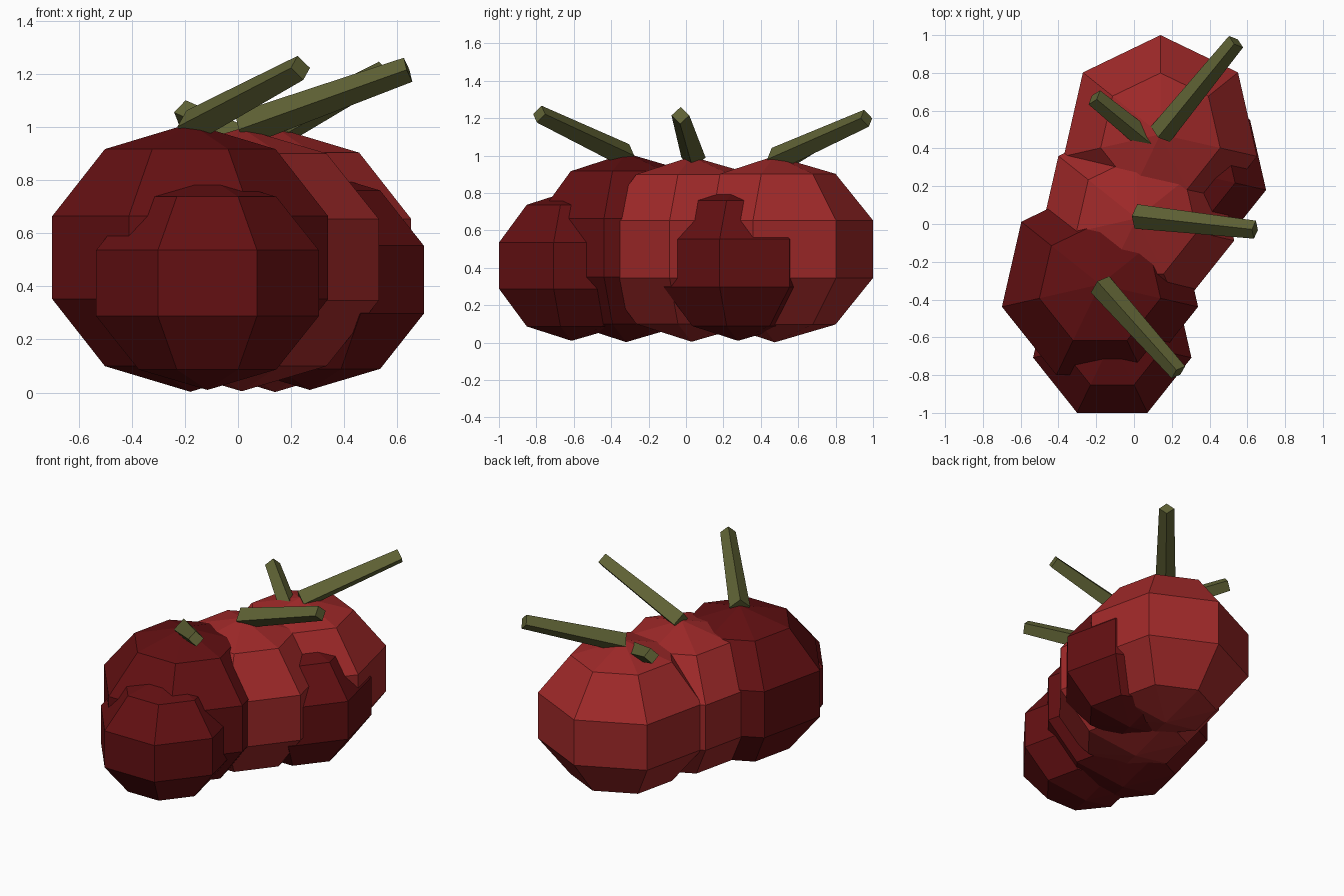
import bpy
import bmesh
from mathutils import Vector, Matrix

if "Cube" in bpy.data.objects:
    bpy.data.objects.remove(bpy.data.objects["Cube"], do_unlink=True)


def make_material(name, rgb):
    mat = bpy.data.materials.new(name)
    mat.use_nodes = True
    colour = (*rgb, 1.0)
    mat.diffuse_color = colour
    mat.node_tree.nodes["Principled BSDF"].inputs["Base Color"].default_value = colour
    return mat


red = make_material("bright red", (0.35, 0.022, 0.022))
dark_red = make_material("dark red", (0.125, 0.005, 0.006))
green = make_material("stem green", (0.115, 0.122, 0.035))


def finish(name, bm, mat, location):
    mesh = bpy.data.meshes.new(name)
    bmesh.ops.recalc_face_normals(bm, faces=bm.faces)
    bm.to_mesh(mesh)
    bm.free()
    mesh.materials.append(mat)
    obj = bpy.data.objects.new(name, mesh)
    obj.location = location
    bpy.context.collection.objects.link(obj)
    return obj


def berry(name, centre, radius, half_height, mat):
    """Seven-sided faceted ball with one corner pointing to the back."""
    bm = bmesh.new()
    bmesh.ops.create_uvsphere(bm, u_segments=7, v_segments=5, radius=1)
    corner = max(bm.verts, key=lambda v: v.co.y).co
    turn = Vector((corner.x, corner.y)).angle_signed(Vector((0, 1)))
    bmesh.ops.rotate(bm, verts=bm.verts, cent=(0, 0, 0),
                     matrix=Matrix.Rotation(-turn, 3, "Z"))
    bmesh.ops.scale(bm, verts=bm.verts, vec=(radius, radius, half_height))
    finish(name, bm, mat, centre)


def stem(name, base, tip):
    """Tapered four-sided stick with an edge along its top."""
    base, tip = Vector(base), Vector(tip)
    axis = tip - base
    bm = bmesh.new()
    bmesh.ops.create_cone(bm, cap_ends=True, segments=4, radius1=0.065,
                          radius2=0.048, depth=axis.length)
    bmesh.ops.rotate(bm, verts=bm.verts, cent=(0, 0, 0),
                     matrix=axis.to_track_quat("Z", "Y").to_matrix())
    finish(name, bm, green, (base + tip) / 2)


# Cluster of berries
berry("front_large_berry", (-0.18, -0.32, 0.508), 0.56, 0.505, dark_red)
berry("middle_berry", (0.014, 0.03, 0.5), 0.557, 0.495, red)
berry("back_berry", (0.14, 0.475, 0.5), 0.552, 0.498, red)
berry("front_small_berry", (-0.115, -0.612, 0.412), 0.452, 0.402, dark_red)
berry("left_small_berry", (0.27, 0.278, 0.425), 0.463, 0.415, dark_red)

# Stems
stem("front_stem", (-0.18, -0.32, 1.0), (0.235, -0.785, 1.222))
stem("middle_stem", (0.01, 0.04, 0.99), (0.64, -0.03, 1.215))
stem("back_stem", (0.14, 0.475, 0.98), (0.54, 0.965, 1.2))
stem("short_stem", (0.27, 0.278, 0.83), (-0.21, 0.67, 1.055))
